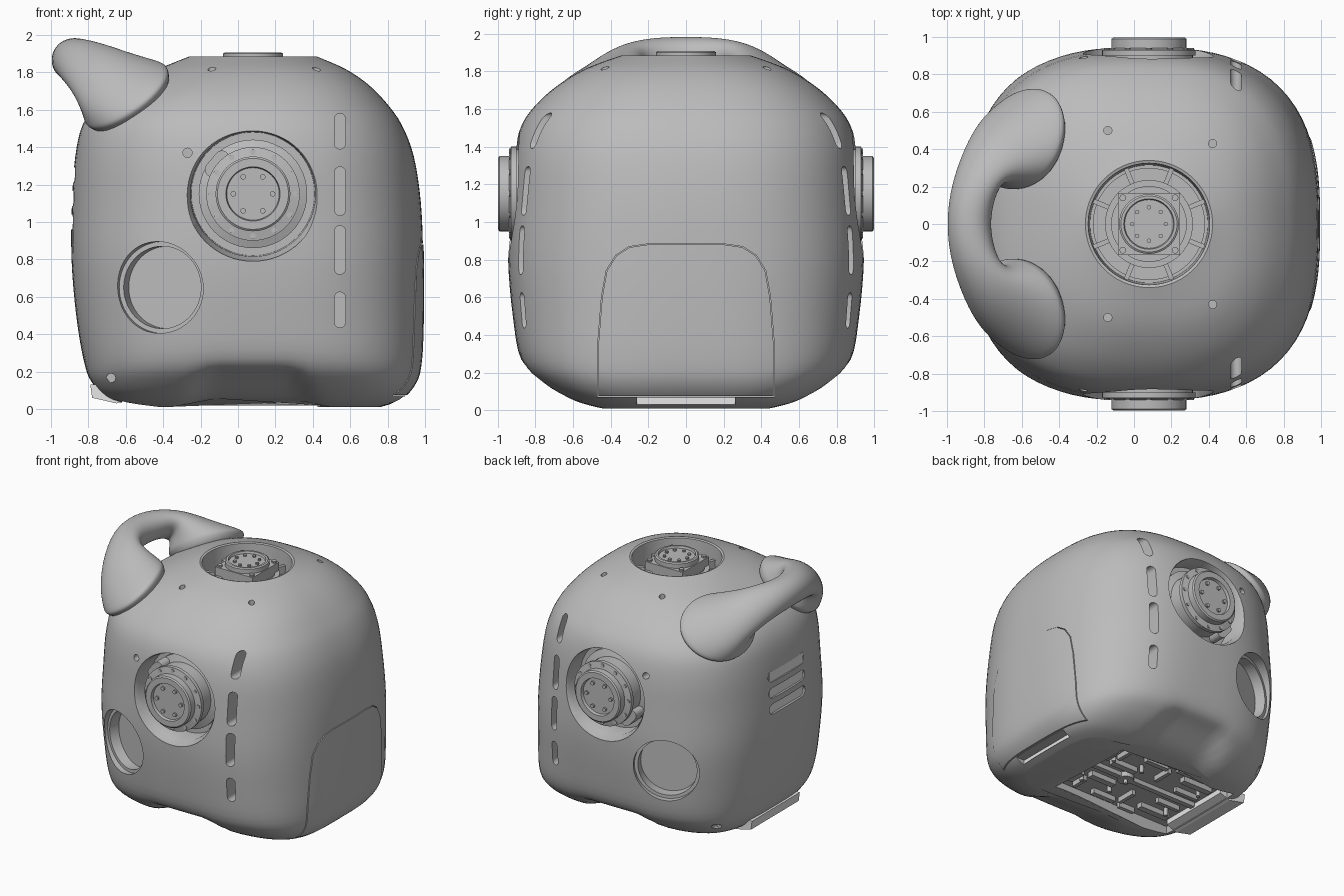
import bpy, bmesh
from math import cos, sin, pi, radians, sqrt
from mathutils import Matrix, Vector

if bpy.data.objects.get("Cube"):
    bpy.data.objects.remove(bpy.data.objects["Cube"])


def material(name, value):
    m = bpy.data.materials.new(name)
    m.use_nodes = True
    m.diffuse_color = (value, value, value, 1)
    m.node_tree.nodes["Principled BSDF"].inputs["Base Color"].default_value = (value, value, value, 1)
    return m


GREY = material("shell grey", 0.5)
LIGHT = material("light grey", 0.82)


def make(name, bm, mat=GREY):
    bmesh.ops.recalc_face_normals(bm, faces=bm.faces)
    me = bpy.data.meshes.new(name)
    bm.to_mesh(me)
    bm.free()
    me.materials.append(mat)
    ob = bpy.data.objects.new(name, me)
    bpy.context.collection.objects.link(ob)
    return ob


def smooth(ob, angle=32):
    bpy.ops.object.select_all(action='DESELECT')
    ob.select_set(True)
    bpy.context.view_layer.objects.active = ob
    bpy.ops.object.shade_smooth_by_angle(angle=radians(angle))


def bake(ob):
    dg = bpy.context.evaluated_depsgraph_get()
    ob.data = bpy.data.meshes.new_from_object(ob.evaluated_get(dg))
    ob.modifiers.clear()


def boolean(ob, cutter, op):
    mod = ob.modifiers.new(op.lower(), 'BOOLEAN')
    mod.operation, mod.object, mod.solver = op, cutter, 'EXACT'
    bake(ob)
    bpy.data.objects.remove(cutter)


def bridge(bm, loops):
    n = len(loops[0])
    for a, b in zip(loops, loops[1:]):
        for i in range(n):
            bm.faces.new((a[i], a[(i + 1) % n], b[(i + 1) % n], b[i]))
    bm.faces.new(loops[0])
    bm.faces.new(loops[-1])


def rounded(i, seg, p):
    """Point i of seg on a unit superellipse of power p."""
    c, s = cos(2 * pi * i / seg), sin(2 * pi * i / seg)
    k = (abs(c) ** p + abs(s) ** p) ** (-1 / p)
    return c * k, s * k


def loft(bm, rings, seg=96, mat=Matrix()):
    """Stack of superellipse rings: height, x min, x max, y half width, power."""
    loops = []
    for z, x0, x1, y, p in rings:
        pts = [rounded(i, seg, p) for i in range(seg)]
        loops.append([bm.verts.new(mat @ Vector(((x0 + x1) / 2 + (x1 - x0) / 2 * u, y * v, z))) for u, v in pts])
    bridge(bm, loops)


def lathe(bm, profile, mat, seg=48):
    loft(bm, [(z, -r, r, r, 2) for r, z in profile], seg, mat)


def box(bm, lo, hi):
    lo, hi = Vector(lo), Vector(hi)
    m = Matrix.Translation((lo + hi) / 2) @ Matrix.Diagonal((*(hi - lo), 1))
    bmesh.ops.create_cube(bm, size=1, matrix=m)


def stadium(bm, mat, length, width, depth):
    """Round-ended prism, long along local y, from 0 to depth in local z."""
    loops = []
    for z in (0, depth):
        loop = []
        for i in range(20):
            a = pi * (i % 10) / 9 + (pi if i > 9 else 0)
            off = (length - width) / 2 * (1 if i < 10 else -1)
            loop.append(bm.verts.new(mat @ Vector((width / 2 * cos(a), off + width / 2 * sin(a), z))))
        loops.append(loop)
    bridge(bm, loops)


def step(t):
    t = max(0, min(1, t))
    return t * t * (3 - 2 * t)


def catmull(a, b, c, d, t):
    return [0.5 * (2 * q + (r - p) * t + (2 * p - 5 * q + 4 * r - s) * t * t + (3 * q - p - 3 * r + s) * t ** 3)
            for p, q, r, s in zip(a, b, c, d)]


# Rounded shell profile
keys = [(0.01, -.48, .76, .46, 4.5), (.05, -.68, .87, .60, 4), (.14, -.78, .95, .76, 3.4),
        (.26, -.825, .98, .875, 3), (.5, -.865, .99, .92, 2.8), (.8, -.89, .99, .945, 2.7),
        (1.1, -.888, .978, .935, 2.6), (1.35, -.87, .94, .915, 2.6), (1.52, -.83, .875, .87, 2.6),
        (1.64, -.74, .79, .78, 2.6), (1.74, -.58, .69, .66, 2.6), (1.82, -.42, .57, .52, 2.5),
        (1.885, -.26, .42, .34, 2)]
rings = []
for i in range(len(keys) - 1):
    pts = [keys[max(0, i - 1)], keys[i], keys[i + 1], keys[min(len(keys) - 1, i + 2)]]
    rings += [catmull(*pts, t / 4) for t in range(4)]
rings += [keys[-1], (1.88, -.245, .405, .325, 2), (1.68, -.235, .395, .315, 2)]
bm = bmesh.new()
loft(bm, rings)
# Softly arched clearances under the front and back
for v in bm.verts:
    bump = step((.48 - abs(v.co.x - .07)) / .28)
    h = bump * (.04 + .16 * step((abs(v.co.y) - .43) / .42))
    v.co.z = (v.co.z + h + sqrt((v.co.z - h) ** 2 + (.05 * bump) ** 2)) / 2
body = make("body_shell", bm)

# Side hatch fitted into a slightly larger opening
hatch = body.copy()
hatch.data = body.data.copy()
hatch.name = "side_hatch"
bpy.context.collection.objects.link(hatch)
hatch.data.transform(Matrix.Translation((.004, 0, 0)))
half = [(.465, .075), (.465, .35), (.445, .6), (.42, .74), (.37, .82), (.30, .865), (.2, .88)]
outline = half + [(-y, z) for y, z in reversed(half)]


def hatch_prism(grow, x0):
    bm = bmesh.new()
    bridge(bm, [[bm.verts.new((x, y * (1 + grow), .48 + (z - .48) * (1 + grow))) for y, z in outline]
                for x in (x0, 1.2)])
    return make("hatch_cutter", bm)


boolean(hatch, hatch_prism(0, .72), 'INTERSECT')
smooth(hatch)
boolean(body, hatch_prism(.009, .75), 'DIFFERENCE')

# Joint frames: local z points outward
front = Matrix.Translation((.08, 0, 1.15)) @ Matrix.Rotation(pi / 2, 4, 'X')
back = Matrix.Translation((.08, 0, 1.15)) @ Matrix.Rotation(-pi / 2, 4, 'X')
top = Matrix.Translation((.08, 0, 0))

# All recesses in the shell
bm = bmesh.new()
for sgn, frame in ((-1, front), (1, back)):
    lathe(bm, [(.33, .74), (.335, .88), (.36, .925), (.36, 1.05)], frame, 64)
    face = Matrix.Rotation(-sgn * pi / 2, 4, 'X')
    for z, length in ((1.485, .19), (1.165, .26), (.85, .26), (.53, .19)):
        stadium(bm, Matrix.Translation((.545, sgn * .62, z)) @ face, length, .06, .5)
    port = Matrix.Translation((-.415, sgn * .84, .65)) @ Matrix.Rotation(sgn * radians(20), 4, 'Z') @ face
    lathe(bm, [(.22, -.11), (.22, -.03), (.245, -.03), (.245, .3)], port, 64)
    for x, z in ((-.27, 1.37), (-.68, .165)):
        lathe(bm, [(.025, .55), (.025, 1.05)], Matrix.Translation((x, 0, z)) @ face, 12)
    for x, y in ((-.14, .5), (.42, .43)):
        lathe(bm, [(.022, 1.74), (.022, 2)], Matrix.Translation((x, sgn * y, 0)), 16)
for z in (1.0, 1.125, 1.25):
    stadium(bm, Matrix.Translation((-.83, -.01, z)) @ Matrix.Rotation(-pi / 2, 4, 'Y'), .45, .08, .2)
box(bm, (-.62, -.375, -.1), (.425, .375, .1))
box(bm, (.81, -.26, .03), (1.1, .26, .068))
box(bm, (-1, -.3, -.1), (-.63, .3, .13))
boolean(body, make("recess_cutter", bm), 'DIFFERENCE')
smooth(body)

# Light backing behind the vents and hatch notch, and the rear skid
bm = bmesh.new()
box(bm, (-.872, -.22, .95), (-.865, .2, 1.295))
box(bm, (.805, -.26, .03), (.813, .26, .068))
make("light_backing", bm, LIGHT)
bm = bmesh.new()
edge = [(-.79, .13), (-.78, .06), (-.65, .03), (-.56, .06), (-.56, .13)]
bridge(bm, [[bm.verts.new((x, y, z)) for x, z in edge] for y in (-.3, .3)])
make("rear_skid", bm, LIGHT)

# Rotary joints on front and back
for name, frame in (("front_joint", front), ("back_joint", back)):
    bm = bmesh.new()
    lathe(bm, [(.29, .72), (.29, .77), (.235, .79), (.235, .90), (.25, .90), (.25, .93), (.2, .94),
               (.2, .99), (.19, .998), (.145, .998), (.14, .975), (.02, .975)], frame)
    for i in range(18):
        r, z, a = (.105, .99, i * pi / 3) if i < 6 else (.225, .94, i * pi / 6)
        lathe(bm, [(.015, z - .03), (.015, z)], frame @ Matrix.Translation((r * cos(a), r * sin(a), 0)), 10)
    arm = frame @ Matrix.Rotation(radians(140), 4, 'Z')
    stadium(bm, arm @ Matrix.Translation((.25, 0, .78)), .16, .08, .1)
    smooth(make(name, bm))

# Top joint inside the well
bm = bmesh.new()
lathe(bm, [(.30, 1.66), (.30, 1.72), (.235, 1.72), (.235, 1.80), (.2, 1.80), (.2, 1.70)], top)
lathe(bm, [(.16, 1.80), (.16, 1.90), (.15, 1.907), (.135, 1.907), (.13, 1.89), (.02, 1.89)], top)
box(bm, (-.085, -.165, 1.78), (.245, .165, 1.865))
for i in range(8):
    a = i * pi / 4
    lathe(bm, [(.012, 1.88), (.012, 1.904)], top @ Matrix.Translation((.09 * cos(a), .09 * sin(a), 0)), 10)
for x in (-.06, .22):
    for y in (-.14, .14):
        lathe(bm, [(.018, 1.85), (.018, 1.88)], Matrix.Translation((x, y, 0)), 10)
for i in range(8):
    spoke = top @ Matrix.Rotation(pi / 8 + i * pi / 4, 4, 'Z') @ Matrix.Translation((.275, 0, 1.74))
    bmesh.ops.create_cube(bm, size=1, matrix=spoke @ Matrix.Diagonal((.09, .025, .08, 1)))
smooth(make("top_joint", bm))

# Carry handle: rings of centre, outward axis and upward axis, mirrored across y
sections = [((-.54, .41, 1.60), (.02, .22, -.075), (.18, .03, .12)),
            ((-.59, .455, 1.67), (.03, .27, -.09), (.22, .04, .15)),
            ((-.605, .46, 1.685), (.028, .268, -.09), (.218, .04, .15)),
            ((-.70, .42, 1.745), (-.03, .205, -.08), (.14, .02, .13)),
            ((-.79, .35, 1.82), (-.08, .125, -.04), (.06, .01, .122)),
            ((-.86, .19, 1.865), (-.118, .04, -.01), (.01, 0, .115)),
            ((-.89, 0, 1.875), (-.116, 0, 0), (0, 0, .11))]
path = [[Vector(p) for p in s] for s in sections]
path += [[p * Vector((1, -1, 1)) for p in s] for s in reversed(path[:-1])]
bm = bmesh.new()
loops = []
for c, a, b in path:
    pts = [rounded(i, 24, 2.1) for i in range(24)]
    loops.append([bm.verts.new(c + a * u + b * v) for u, v in pts])
bridge(bm, loops)
handle = make("carry_handle", bm)
handle.modifiers.new("round", 'SUBSURF').levels = 2
bake(handle)
smooth(handle, 50)

# Underside rails, brackets and pins
bm = bmesh.new()
for s in (-1, 1):
    for x, y, w, d in ((-.4, .1, .2, .03), (-.38, .24, .26, .05), (-.1, .2, .03, .16), (.04, .3, .2, .04),
                       (.2, .12, .22, .05), (.3, .25, .03, .13), (-.2, .33, .14, .03), (.38, .2, .05, .14)):
        box(bm, (x - w / 2, s * y - d / 2, .06), (x + w / 2, s * y + d / 2, .105))
    for x in (-.45, .08, .34):
        lathe(bm, [(.016, .04), (.016, .105)], Matrix.Translation((x, s * .18, 0)), 12)
lathe(bm, [(.016, .03), (.016, .06), (.06, .06), (.06, .105)], Matrix.Translation((.08, 0, 0)), 24)
box(bm, (-.55, -.02, .065), (.42, .02, .105))
make("underside_rails", bm)
